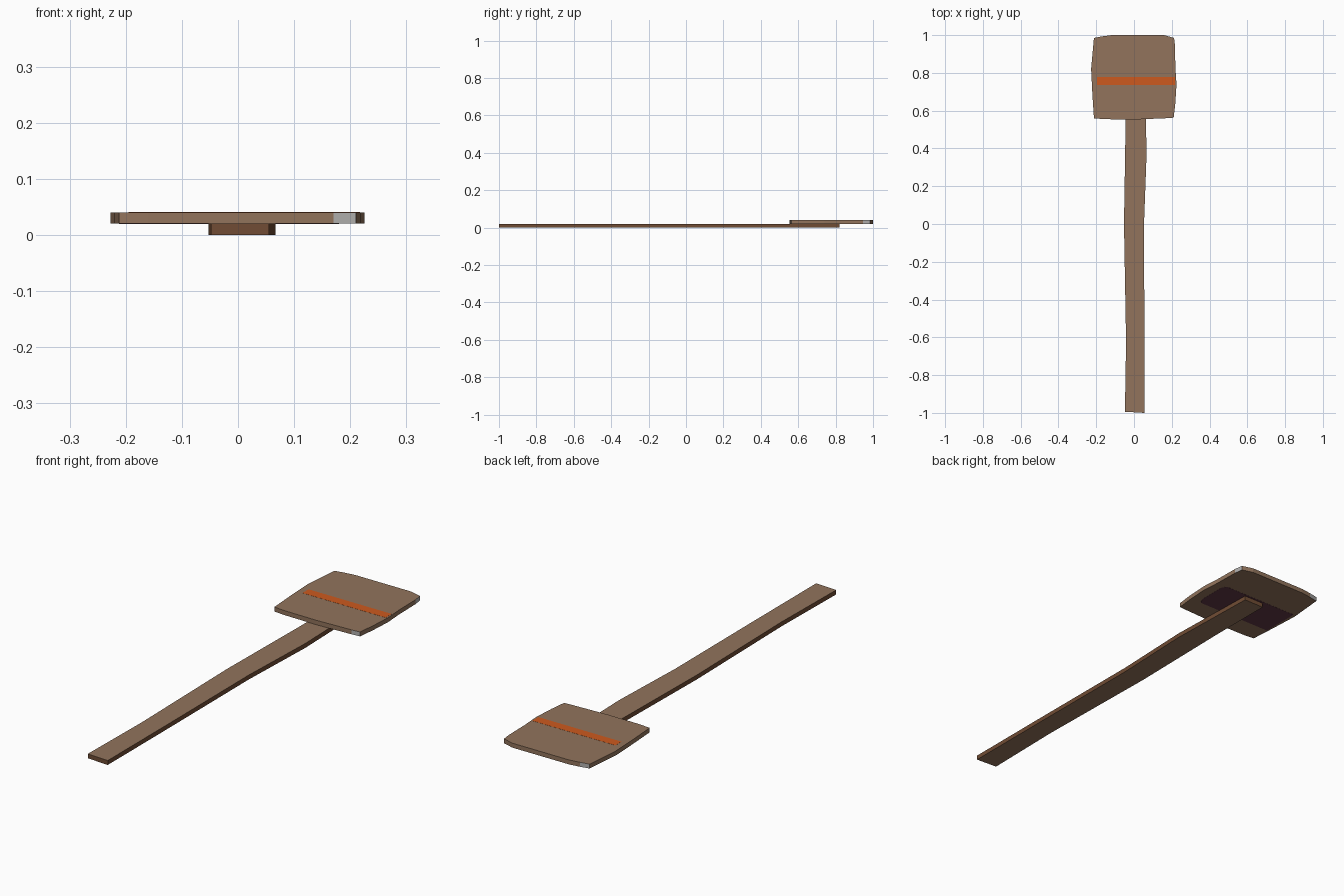
import bpy, bmesh

if "Cube" in bpy.data.objects:
    bpy.data.objects.remove(bpy.data.objects["Cube"])


def material(name, rgb):
    m = bpy.data.materials.new(name)
    m.diffuse_color = (*rgb, 1)
    m.use_nodes = True
    m.node_tree.nodes["Principled BSDF"].inputs["Base Color"].default_value = m.diffuse_color
    return m


wood = material("wood_brown", (0.287, 0.174, 0.107))
dark_wood = material("dark_wood", (0.162, 0.072, 0.034))
grey = material("worn_grey", (0.44, 0.43, 0.42))
orange = material("orange_paint", (0.61, 0.102, 0.013))
purple = material("dark_purple", (0.117, 0.038, 0.058))


def slab(name, outline, z0, z1, mats, grey_edges=()):
    """Extruded outline: slot 0 on caps, slot 1 on sides, slot 2 on chosen sides."""
    bm = bmesh.new()
    low = [bm.verts.new((x, y, z0)) for x, y in outline]
    high = [bm.verts.new((x, y, z1)) for x, y in outline]
    bm.faces.new(low[::-1])
    bm.faces.new(high)
    n = len(outline)
    for i in range(n):
        j = (i + 1) % n
        f = bm.faces.new((low[i], low[j], high[j], high[i]))
        f.material_index = 2 if i in grey_edges else min(1, len(mats) - 1)
    bmesh.ops.recalc_face_normals(bm, faces=bm.faces)
    me = bpy.data.meshes.new(name)
    bm.to_mesh(me)
    bm.free()
    for m in mats:
        me.materials.append(m)
    ob = bpy.data.objects.new(name, me)
    bpy.context.collection.objects.link(ob)
    return ob


# Long, slightly crooked post (counter-clockwise outline)
slab("post", [(-0.048, -0.994), (0.055, -1.0), (0.055, -0.55), (0.053, 0.0),
              (0.067, 0.38), (0.055, 0.82), (-0.045, 0.82), (-0.045, 0.5),
              (-0.053, 0.0), (-0.042, -0.62)],
     0.0, 0.02, [wood, dark_wood])

# Board with bowed edges and a few chipped grey corners
slab("board", [(-0.212, 0.56), (-0.16, 0.555), (0.0, 0.553), (0.17, 0.56),
               (0.21, 0.563), (0.219, 0.64), (0.225, 0.74), (0.219, 0.83),
               (0.217, 0.945), (0.212, 0.985), (0.16, 1.0), (-0.12, 1.0),
               (-0.17, 0.993), (-0.212, 0.985), (-0.227, 0.82), (-0.22, 0.68)],
     0.02, 0.04, [wood, wood, grey], (3, 8, 12))

# Painted stripe on the face of the board
slab("stripe", [(-0.195, 0.735), (0.217, 0.735), (0.217, 0.778), (-0.195, 0.778)],
     0.0395, 0.0405, [orange])

# Dark patch on the back of the board
slab("back_patch", [(-0.212, 0.65), (0.165, 0.65), (0.18, 0.68), (0.18, 0.81),
                    (0.165, 0.83), (-0.212, 0.83)],
     0.0195, 0.0205, [purple])
